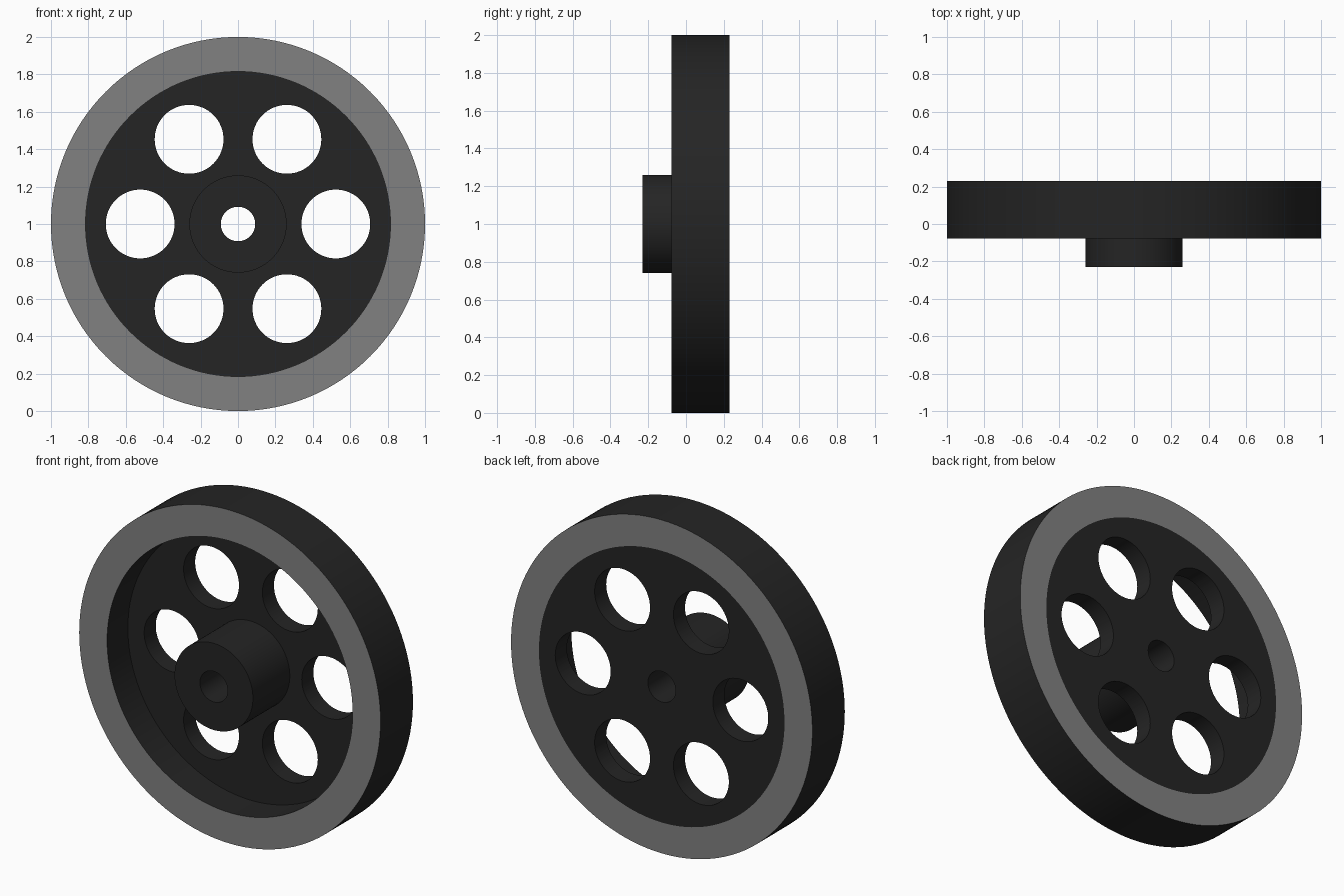
import bpy, bmesh
from math import pi, cos, sin
from mathutils import Matrix

if "Cube" in bpy.data.objects:
    bpy.data.objects.remove(bpy.data.objects["Cube"])


def material(name, value):
    m = bpy.data.materials.new(name)
    m.diffuse_color = (value, value, value, 1)
    m.use_nodes = True
    m.node_tree.nodes["Principled BSDF"].inputs["Base Color"].default_value = m.diffuse_color
    return m


def new_object(name, bm, mats):
    bmesh.ops.recalc_face_normals(bm, faces=bm.faces)
    me = bpy.data.meshes.new(name)
    bm.to_mesh(me)
    bm.free()
    for m in mats:
        me.materials.append(m)
    ob = bpy.data.objects.new(name, me)
    bpy.context.collection.objects.link(ob)
    return ob


dark = material("dark", 0.018)
grey = material("rim_grey", 0.22)

# Wheel body: closed (radius, y, material of following segment) profile spun about y
profile = [
    (0.092, -0.23, 0), (0.26, -0.23, 0),      # hub
    (0.26, 0.12, 0), (0.815, 0.12, 0),        # recessed web
    (0.815, -0.077, 1), (1.0, -0.077, 0),     # rim front face
    (1.0, 0.23, 1), (0.815, 0.23, 0),         # tread, rim back face
    (0.092, 0.23, 0),                         # web back, bore
]
SEG = 128
bm = bmesh.new()
rings = []
for i in range(SEG):
    a = 2 * pi * i / SEG
    rings.append([bm.verts.new((r * cos(a), y, 1 + r * sin(a))) for r, y, _ in profile])
n = len(profile)
for i in range(SEG):
    p, q = rings[i], rings[(i + 1) % SEG]
    for j in range(n):
        k = (j + 1) % n
        f = bm.faces.new((p[j], p[k], q[k], q[j]))
        f.material_index = profile[j][2]
wheel = new_object("wheel", bm, [dark, grey])

# Six round lightening holes
bm = bmesh.new()
for i in range(6):
    a = i * pi / 3
    place = Matrix.Translation((0.523 * cos(a), 0.175, 1 + 0.523 * sin(a))) @ Matrix.Rotation(pi / 2, 4, 'X')
    bmesh.ops.create_cone(bm, cap_ends=True, segments=64, radius1=0.184,
                          radius2=0.184, depth=0.3, matrix=place)
cutter = new_object("hole_cutter", bm, [dark])
cutter.hide_render = True

mod = wheel.modifiers.new("holes", 'BOOLEAN')
mod.operation = 'DIFFERENCE'
mod.solver = 'EXACT'
mod.object = cutter
bpy.context.view_layer.objects.active = wheel
wheel.select_set(True)
bpy.ops.object.modifier_apply(modifier=mod.name)
bpy.data.objects.remove(cutter)

bpy.ops.object.shade_smooth_by_angle(angle=pi / 6)
